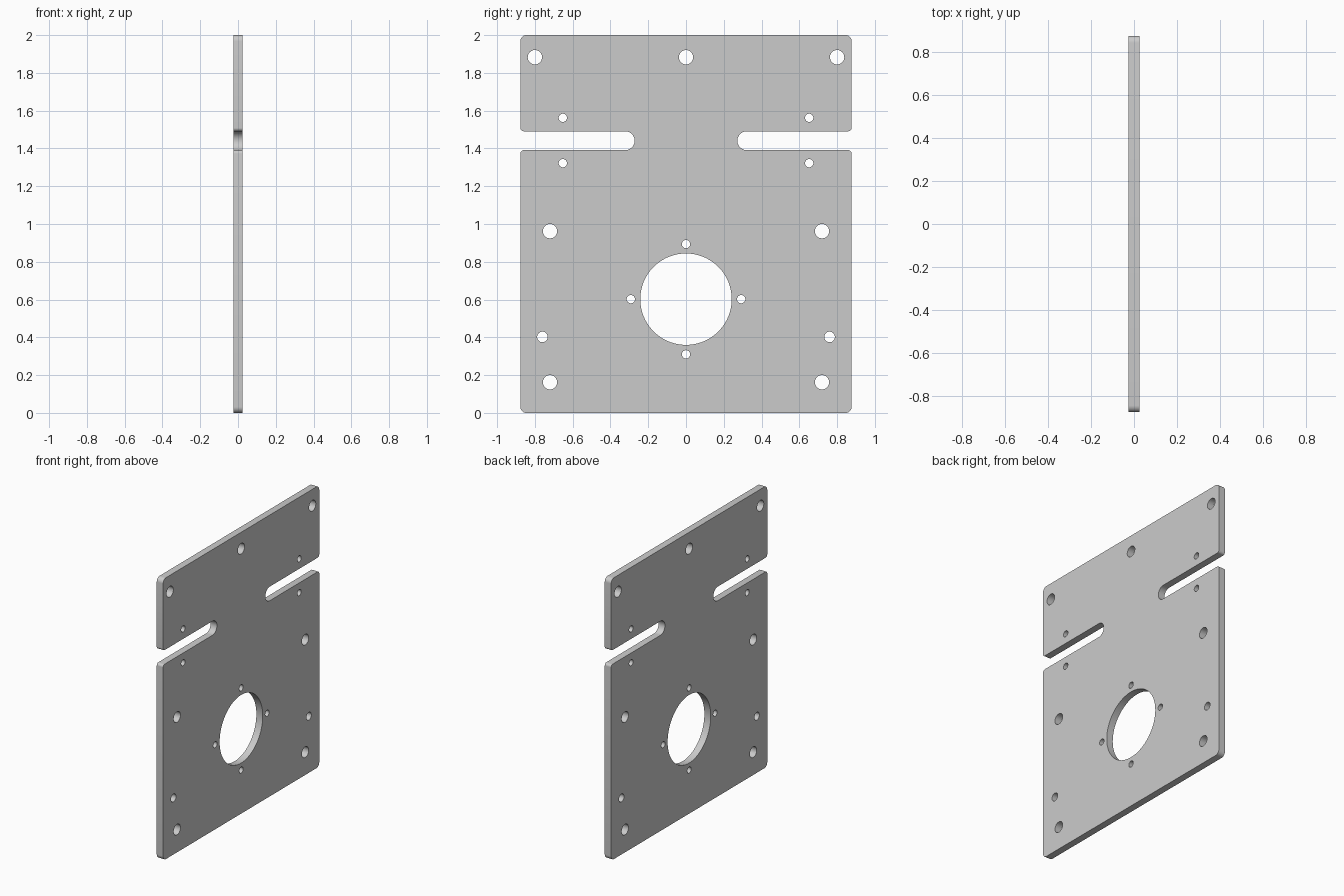
import bpy, bmesh
from math import sin, cos, pi, radians

if "Cube" in bpy.data.objects:
    bpy.data.objects.remove(bpy.data.objects["Cube"])

W, H, T = 0.877, 2.0, 0.05            # half width, height, thickness
SLOT_Z, SLOT_R, SLOT_END = 1.441, 0.05, 0.272
CORNER, LIP = 0.032, 0.018            # fillet radii


def arc(cy, cz, r, a0, a1, n):
    return [(cy + r * cos(radians(a0 + (a1 - a0) * i / n)),
             cz + r * sin(radians(a0 + (a1 - a0) * i / n))) for i in range(n + 1)]


def add_loop(curve, pts):
    s = curve.splines.new('POLY')
    s.points.add(len(pts) - 1)
    for p, (y, z) in zip(s.points, pts):
        p.co = (y, z, 0, 1)
    s.use_cyclic_u = True


def add_hole(curve, y, z, r, n=32):
    add_loop(curve, arc(y, z, r, 0, 360 - 360 / n, n - 1))


curve = bpy.data.curves.new("plate_profile", 'CURVE')
curve.dimensions = '2D'
curve.fill_mode = 'BOTH'
curve.extrude = T / 2

# Outline: right half with its open slot, then mirrored
right = (arc(W - CORNER, CORNER, CORNER, -90, 0, 8)
         + arc(W - LIP, SLOT_Z - SLOT_R - LIP, LIP, 0, 90, 8)
         + arc(SLOT_END + SLOT_R, SLOT_Z, SLOT_R, 270, 90, 24)
         + arc(W - LIP, SLOT_Z + SLOT_R + LIP, LIP, -90, 0, 8)
         + arc(W - CORNER, H - CORNER, CORNER, 0, 90, 8))
add_loop(curve, right + [(-y, z) for y, z in reversed(right)])

# Mirrored pairs of screw holes: y, z, radius
for y, z, r in [(0.80, 1.883, 0.038), (0.652, 1.562, 0.022), (0.652, 1.322, 0.022),
                (0.72, 0.962, 0.038), (0.72, 0.162, 0.038), (0.76, 0.402, 0.028)]:
    for side in (-1, 1):
        add_hole(curve, side * y, z, r)
add_hole(curve, 0, 1.883, 0.038)

# Large bore with four holes around it
add_hole(curve, 0, 0.602, 0.242, 96)
for k in range(4):
    add_hole(curve, 0.292 * cos(k * pi / 2), 0.602 + 0.292 * sin(k * pi / 2), 0.022)

# Turn the profile into an upright mesh plate
temp = bpy.data.objects.new("plate_profile", curve)
bpy.context.collection.objects.link(temp)
mesh = bpy.data.meshes.new_from_object(
    temp.evaluated_get(bpy.context.evaluated_depsgraph_get()))
bpy.data.objects.remove(temp)
bm = bmesh.new()
bm.from_mesh(mesh)
bmesh.ops.remove_doubles(bm, verts=bm.verts, dist=1e-5)
bmesh.ops.recalc_face_normals(bm, faces=bm.faces)
bm.to_mesh(mesh)
bm.free()
mesh.name = "mounting_plate"
plate = bpy.data.objects.new("mounting_plate", mesh)
bpy.context.collection.objects.link(plate)
plate.rotation_euler = (pi / 2, 0, pi / 2)
bpy.context.view_layer.objects.active = plate
plate.select_set(True)
bpy.ops.object.shade_smooth_by_angle(angle=radians(30))
